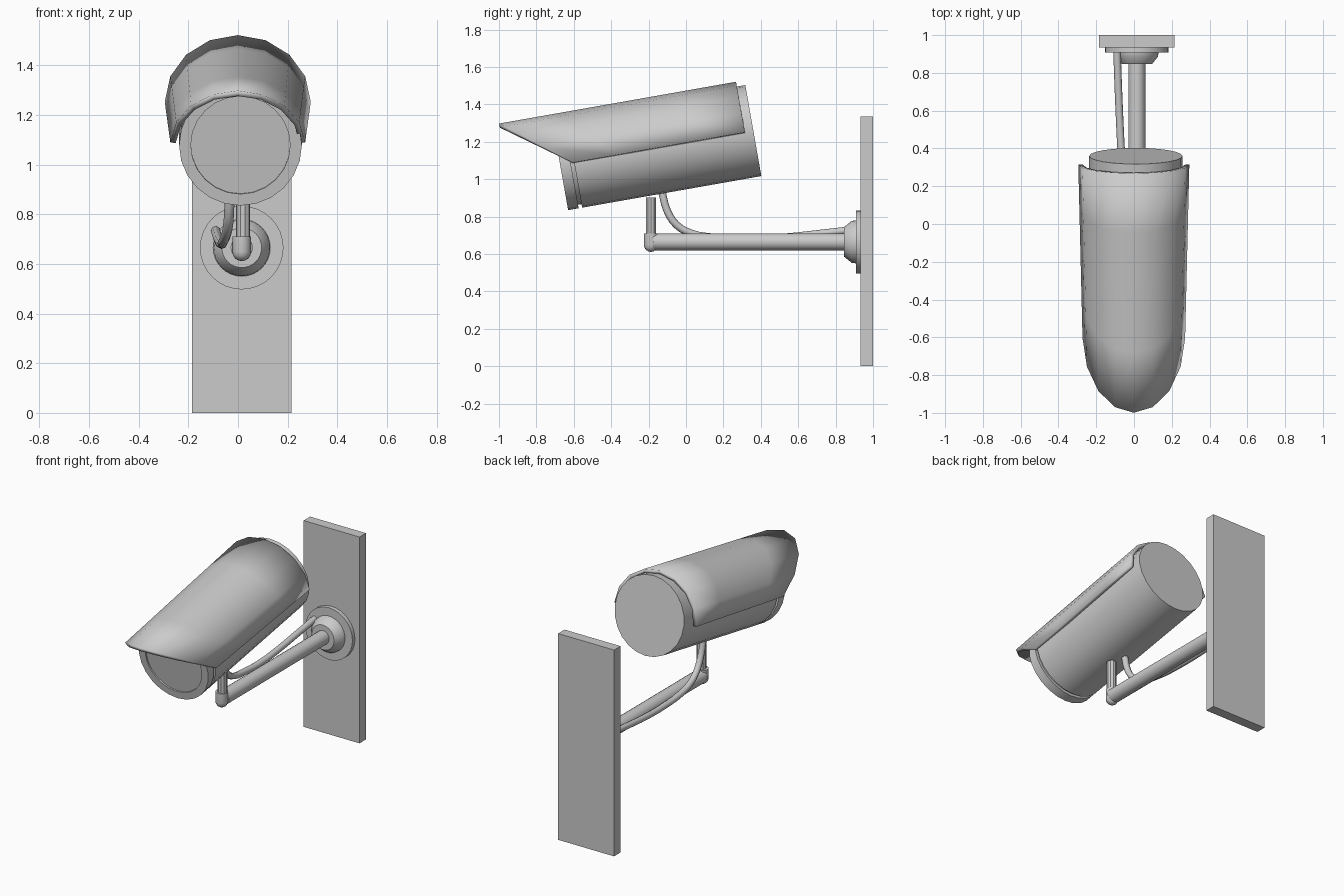
import bpy
import bmesh
from math import sin, cos, pi, radians
from mathutils import Matrix, Vector

if "Cube" in bpy.data.objects:
    bpy.data.objects.remove(bpy.data.objects["Cube"], do_unlink=True)

GREY = 0.6
mat = bpy.data.materials.new("light_grey")
mat.use_nodes = True
mat.diffuse_color = (GREY, GREY, GREY, 1)
mat.node_tree.nodes["Principled BSDF"].inputs["Base Color"].default_value = (GREY, GREY, GREY, 1)


def finish(name, bm, matrix, smooth=True):
    """Turn a bmesh into a shaded object with the grey material."""
    bm.transform(matrix)
    mesh = bpy.data.meshes.new(name)
    bm.to_mesh(mesh)
    bm.free()
    mesh.materials.append(mat)
    obj = bpy.data.objects.new(name, mesh)
    bpy.context.collection.objects.link(obj)
    if smooth:
        bpy.ops.object.select_all(action='DESELECT')
        obj.select_set(True)
        bpy.context.view_layer.objects.active = obj
        bpy.ops.object.shade_smooth_by_angle(angle=radians(35))
    return obj


def lathe(name, profile, sides, matrix):
    """Revolve (distance, radius) points about the local z axis."""
    bm = bmesh.new()
    rings = [[bm.verts.new((r * cos(2 * pi * k / sides), r * sin(2 * pi * k / sides), t))
              for k in range(sides)] for t, r in profile]
    for a, b in zip(rings, rings[1:]):
        for k in range(sides):
            n = (k + 1) % sides
            bm.faces.new((a[k], a[n], b[n], b[k]))
    bmesh.ops.remove_doubles(bm, verts=bm.verts, dist=1e-5)
    bmesh.ops.recalc_face_normals(bm, faces=bm.faces)
    return finish(name, bm, matrix)


def rod(name, start, end, radius, sides):
    start, end = Vector(start), Vector(end)
    axis = end - start
    matrix = Matrix.Translation(start) @ axis.to_track_quat('Z', 'Y').to_matrix().to_4x4()
    return lathe(name, [(0, 0), (0, radius), (axis.length, radius), (axis.length, 0)], sides, matrix)


CX = 0.015
ARM_Z = 0.665
POST_Y = -0.187

# Wall board
bm = bmesh.new()
bmesh.ops.create_cube(bm, size=1)
finish("wall_board", bm,
       Matrix.Translation((CX, 0.967, 0.667)) @ Matrix.Diagonal((0.4, 0.066, 1.334, 1)), smooth=False)

# Round flange with its conical collar, facing forward
lathe("wall_flange",
      [(0, 0), (0, 0.168), (0.028, 0.168), (0.028, 0.115), (0.05, 0.112), (0.09, 0.08), (0.09, 0)],
      32, Matrix.Translation((CX, 0.936, ARM_Z)) @ Matrix.Rotation(pi / 2, 4, 'X'))

# Arm, elbow with rounded bottom, and upright post
rod("arm", (CX, POST_Y + 0.01, ARM_Z), (CX, 0.86, ARM_Z), 0.045, 16)
R = 0.038
dome = [(-R * cos(a * pi / 8), R * sin(a * pi / 8)) for a in range(5)]
lathe("elbow", dome + [(0.062, R), (0.062, 0)], 16, Matrix.Translation((CX, POST_Y, 0.649)))
rod("post", (CX + 0.005, POST_Y, 0.7), (CX + 0.005, POST_Y, 0.902), 0.029, 10)

# Tilted camera frame: local z runs forward, local y runs up
tilt = radians(10)
frame = Matrix(((1, 0, 0, 0.01),
                (0, -sin(tilt), -cos(tilt), 0.36),
                (0, cos(tilt), -sin(tilt), 1.26),
                (0, 0, 0, 1)))

# Housing with groove, front ring and recessed window
B = 0.247
lathe("camera_housing",
      [(0, 0), (0, B), (0.973, B), (0.973, 0.228), (0.992, 0.228), (0.992, B),
       (1.049, B), (1.049, 0.2), (1.04, 0.2), (1.04, 0)], 24, frame)

# Half-round sun hood, slightly tapered, front edge cut on a slant
bm = bmesh.new()
rows, cols, back = 5, 8, 0.046
grid = []
for i in range(rows):
    row = []
    for j in range(cols + 1):
        th = pi * j / cols
        t = back + (0.98 + 0.352 * sin(th) - back) * i / (rows - 1)
        half_width = 0.294 - 0.024 * (t - back)
        row.append(bm.verts.new((half_width * cos(th) - 0.011, 0.273 * sin(th), t)))
    grid.append(row)
for a, b in zip(grid, grid[1:]):
    for j in range(cols):
        bm.faces.new((a[j], a[j + 1], b[j + 1], b[j]))
hood = finish("sun_hood", bm, frame)
solid = hood.modifiers.new("thickness", 'SOLIDIFY')
solid.thickness = 0.022
solid.offset = -1

# Cable drooping from the housing to the wall
path = [(-0.035, -0.13, 0.94), (-0.035, -0.1, 0.83), (-0.04, -0.05, 0.755), (-0.05, 0.03, 0.71),
        (-0.06, 0.14, 0.69), (-0.065, 0.32, 0.68), (-0.075, 0.53, 0.69), (-0.083, 0.72, 0.71),
        (-0.09, 0.92, 0.733)]
curve = bpy.data.curves.new("cable", 'CURVE')
curve.dimensions = '3D'
curve.bevel_depth = 0.02
curve.bevel_resolution = 2
curve.resolution_u = 3
curve.use_fill_caps = True
spline = curve.splines.new('BEZIER')
spline.bezier_points.add(len(path) - 1)
for point, co in zip(spline.bezier_points, path):
    point.co = co
    point.handle_left_type = point.handle_right_type = 'AUTO'
curve.materials.append(mat)
cable = bpy.data.objects.new("cable", curve)
bpy.context.collection.objects.link(cable)
